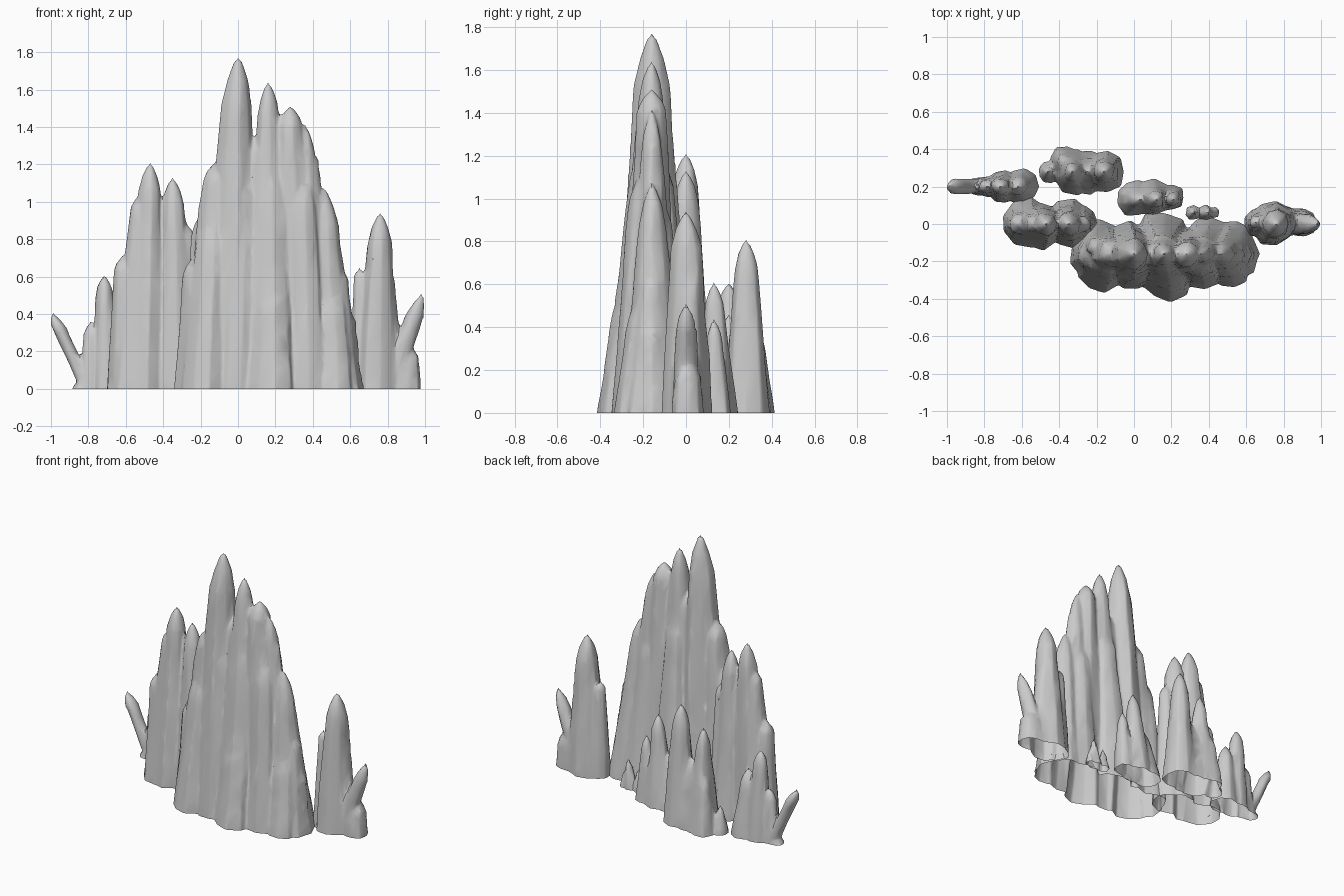
import bpy, bmesh, math, random
from mathutils import Vector

cube = bpy.data.objects.get("Cube")
if cube:
    bpy.data.objects.remove(cube)

# One stone colour for everything
GREY = (0.6, 0.6, 0.6, 1)
stone = bpy.data.materials.new("pale grey stone")
stone.use_nodes = True
stone.diffuse_color = GREY
stone.node_tree.nodes["Principled BSDF"].inputs["Base Color"].default_value = GREY

rng = random.Random(7)
SIDES = 9
ROOT = Vector((0, 0, -0.06))


def add_ring(bm, centre, radius, ridges, wobble):
    """One irregular horizontal ring of a pillar."""
    ring = []
    for i, ridge in enumerate(ridges):
        angle = math.tau * i / SIDES
        reach = radius * ridge * rng.uniform(0.95, 1.05)
        offset = Vector((math.cos(angle) * reach, math.sin(angle) * reach, rng.uniform(-wobble, wobble)))
        ring.append(bm.verts.new(centre + offset))
    return ring


def add_spire(bm, foot_y, tip_y, sharpness, tip_x, height, neck, foot_x, foot):
    """Pillar rooted below ground: its foot radius narrows to the neck, then closes to a point."""
    tip = Vector((tip_x, tip_y, height))
    base = Vector((foot_x, foot_y, 0))
    ridges = [rng.uniform(0.9, 1.1) for side in range(SIDES)]
    shoulder = 1 - sharpness * neck / height
    rings = [add_ring(bm, base + ROOT, foot, ridges, 0), add_ring(bm, base, foot, ridges, 0)]
    # Shaft
    for part in (0.3, 0.6, 0.85, 1):
        radius = foot + (neck - foot) * part
        rings.append(add_ring(bm, base.lerp(tip, shoulder * part), radius, ridges, neck * 0.2))
    # Pointed cap
    for part, scale in ((0.55, 0.68), (0.95, 0.26)):
        centre = base.lerp(tip, shoulder + (1 - shoulder) * part)
        rings.append(add_ring(bm, centre, neck * scale, ridges, 0))
    point = bm.verts.new(tip + Vector((0, 0, 0.01)))
    bm.faces.new(reversed(rings[0]))
    for low, high in zip(rings, rings[1:]):
        for i in range(SIDES):
            j = (i + 1) % SIDES
            bm.faces.new((low[i], low[j], high[j], high[i]))
    for i in range(SIDES):
        bm.faces.new((rings[-1][i], rings[-1][(i + 1) % SIDES], point))


def grow(name, *rows):
    """Fuse rows of spires into one open-bottomed skin.
    A row is foot y, tip y, sharpness, then (tip x, height, neck radius, foot x, foot radius) each."""
    bm = bmesh.new()
    for foot_y, tip_y, sharpness, *spires in rows:
        for spire in spires:
            add_spire(bm, foot_y, tip_y, sharpness, *spire)
    mesh = bpy.data.meshes.new(name)
    bm.to_mesh(mesh)
    bm.free()
    rock = bpy.data.objects.new(name, mesh)
    bpy.context.collection.objects.link(rock)
    # Merge the pillars, soften the creases, and reduce to broad facets
    fuse = rock.modifiers.new("fuse", "REMESH")
    fuse.mode = "VOXEL"
    fuse.voxel_size = 0.01
    soften = rock.modifiers.new("soften", "SMOOTH")
    soften.iterations = 4
    facet = rock.modifiers.new("facet", "DECIMATE")
    facet.ratio = 0.05
    skin = bmesh.new()
    skin.from_object(rock, bpy.context.evaluated_depsgraph_get())
    rock.modifiers.clear()
    # Trim the roots at the ground
    bmesh.ops.bisect_plane(skin, geom=skin.verts[:] + skin.edges[:] + skin.faces[:],
                           plane_co=(0, 0, 0), plane_no=(0, 0, 1), clear_inner=True)
    skin.to_mesh(mesh)
    skin.free()
    mesh.materials.append(stone)
    bpy.ops.object.select_all(action="DESELECT")
    rock.select_set(True)
    bpy.context.view_layer.objects.active = rock
    bpy.ops.object.shade_smooth_by_angle(angle=math.radians(50))


# Central mass: tall points, blunt shelves, and buttresses leaning in from front and rear
grow("main_spires",
     (-.16, -.16, 2.8,
      (0, 1.76, .088, -.05, .18), (.16, 1.63, .06, .16, .18), (.36, 1.4, .045, .42, .16),
      (.46, 1.06, .065, .5, .16)),
     (-.16, -.16, 1.2,
      (.28, 1.5, .07, .32, .16), (.09, 1.34, .06, .08, .17), (-.12, 1.2, .068, -.17, .16),
      (.385, 1.27, .04, .42, .15), (-.23, .7, .075, -.21, .14), (.535, .65, .055, .52, .14),
      (.57, .43, .065, .55, .11)),
     (-.24, -.18, 2,
      (.17, 1.25, .08, .17, .15), (.03, 1.2, .08, 0, .12), (-.13, .95, .08, -.18, .12),
      (.34, 1.15, .08, .36, .11), (.5, .6, .08, .52, .1)),
     (-.28, -.24, 1.8, (.18, .64, .09, .17, .135)),
     (-.08, -.13, 2,
      (.15, 1.2, .07, .14, .15), (-.2, .92, .05, -.2, .11), (.36, 1, .06, .4, .12),
      (.5, .6, .06, .53, .11)))

# Flanking groups
grow("left_front_spires",
     (0, 0, 2.2, (-.47, 1.2, .062, -.51, .13), (-.35, 1.12, .06, -.34, .13)),
     (.01, 0, 1.3,
      (-.535, 1.02, .04, -.57, .13), (-.62, .7, .05, -.61, .1), (-.27, .87, .04, -.28, .09)))
grow("far_left_spires",
     (.2, .2, 1.6,
      (-.715, .6, .045, -.7, .09), (-.62, .45, .05, -.6, .1), (-.79, .35, .04, -.79, .06),
      (-.99, .4, .042, -.81, .04), (-.83, .09, .025, -.84, .05)))
grow("right_spires",
     (0, 0, 2.3, (.76, .93, .07, .74, .12), (.98, .5, .05, .8, .07)),
     (.01, .01, 1.2,
      (.65, .64, .035, .66, .08), (.79, .65, .05, .8, .09), (.9, .24, .065, .9, .08)))

# Rear groups
grow("back_spires",
     (.28, .28, 2.2,
      (-.16, .8, .055, -.16, .11), (-.33, .68, .045, -.32, .12), (-.24, .45, .07, -.25, .12),
      (-.46, .18, .03, -.45, .06)),
     (.33, .33, 1.5, (-.37, .38, .04, -.37, .09)))
grow("middle_back_spires",
     (.14, .13, 2.2,
      (.12, .6, .045, .09, .1), (.21, .43, .035, .2, .07), (.03, .35, .05, .01, .1)))
grow("small_back_spires",
     (.06, .06, 1.8,
      (.4, .19, .024, .38, .045), (.32, .14, .022, .31, .04), (.43, .1, .02, .43, .03)))
